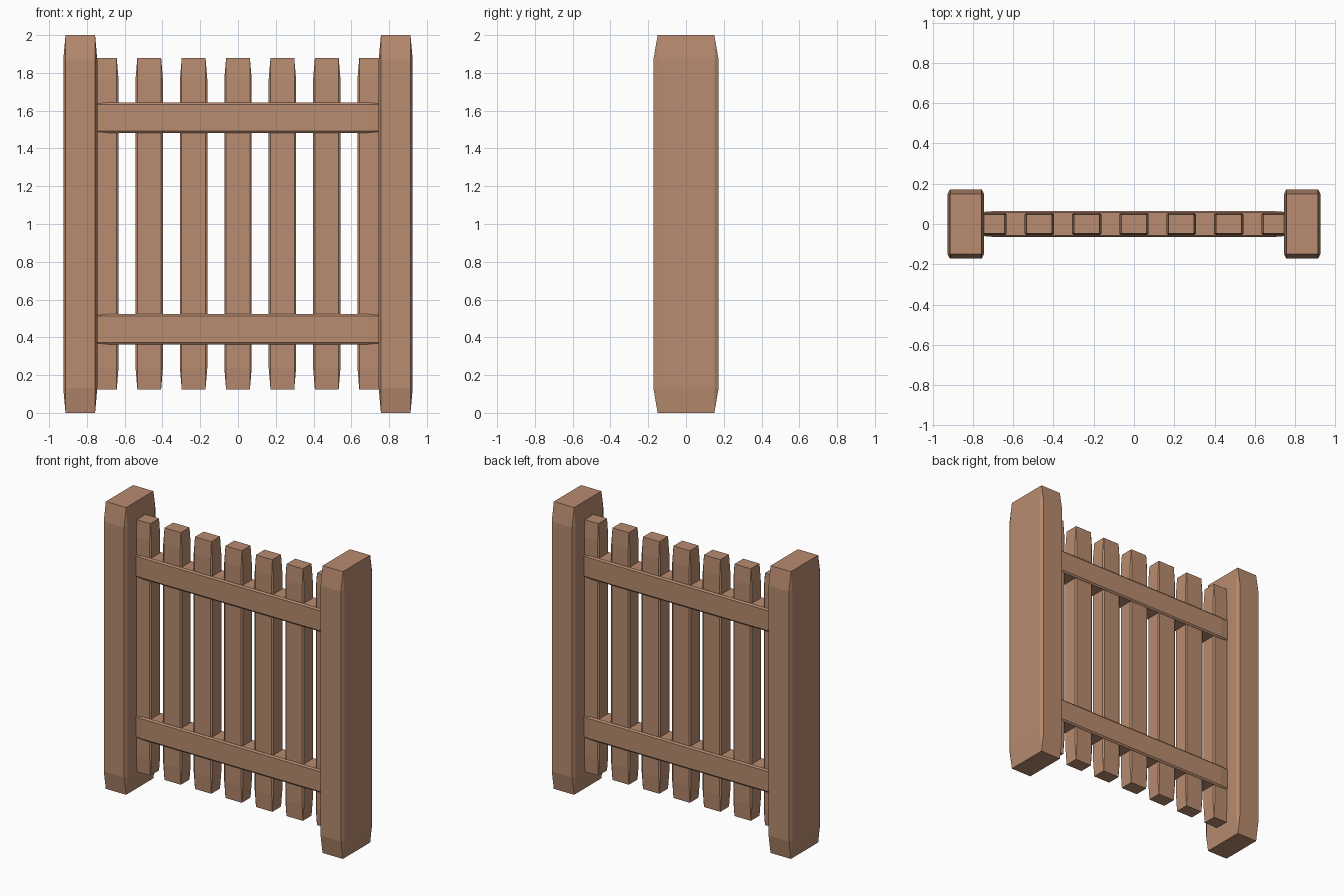
import bpy
import bmesh
from mathutils import Vector

default = bpy.data.objects.get("Cube")
if default:
    bpy.data.objects.remove(default, do_unlink=True)

# Single wood colour
wood = bpy.data.materials.new("warm_brown_wood")
colour = (0.48, 0.26, 0.16, 1)
wood.diffuse_color = colour
wood.use_nodes = True
wood.node_tree.nodes["Principled BSDF"].inputs["Base Color"].default_value = colour

CHAMFER = 0.065  # share of each side taken by the chamfer


def beam(name, centre, size):
    """Chamfered unit cube stretched to size, so ends taper along its length."""
    bm = bmesh.new()
    bmesh.ops.create_cube(bm, size=1)
    bmesh.ops.bevel(bm, geom=bm.edges[:], offset=CHAMFER, segments=1,
                    affect='EDGES', profile=0.5)
    bmesh.ops.scale(bm, vec=Vector(size), verts=bm.verts)
    bmesh.ops.recalc_face_normals(bm, faces=bm.faces)
    mesh = bpy.data.meshes.new(name)
    bm.to_mesh(mesh)
    bm.free()
    mesh.materials.append(wood)
    obj = bpy.data.objects.new(name, mesh)
    obj.location = centre
    bpy.context.collection.objects.link(obj)
    return obj


# Thick end posts
for side, name in ((1, "left_post"), (-1, "right_post")):
    beam(name, (side * 0.835, 0, 1), (0.18, 0.345, 2))

# Horizontal rails
for name, z in (("lower_rail", 0.443), ("upper_rail", 1.563)):
    beam(name, (0, 0, z), (1.58, 0.13, 0.16))

# Upright slats
for i in range(-3, 4):
    beam(f"slat_{i + 4}", (i * 0.235, 0, 1.002), (0.145, 0.11, 1.755))
